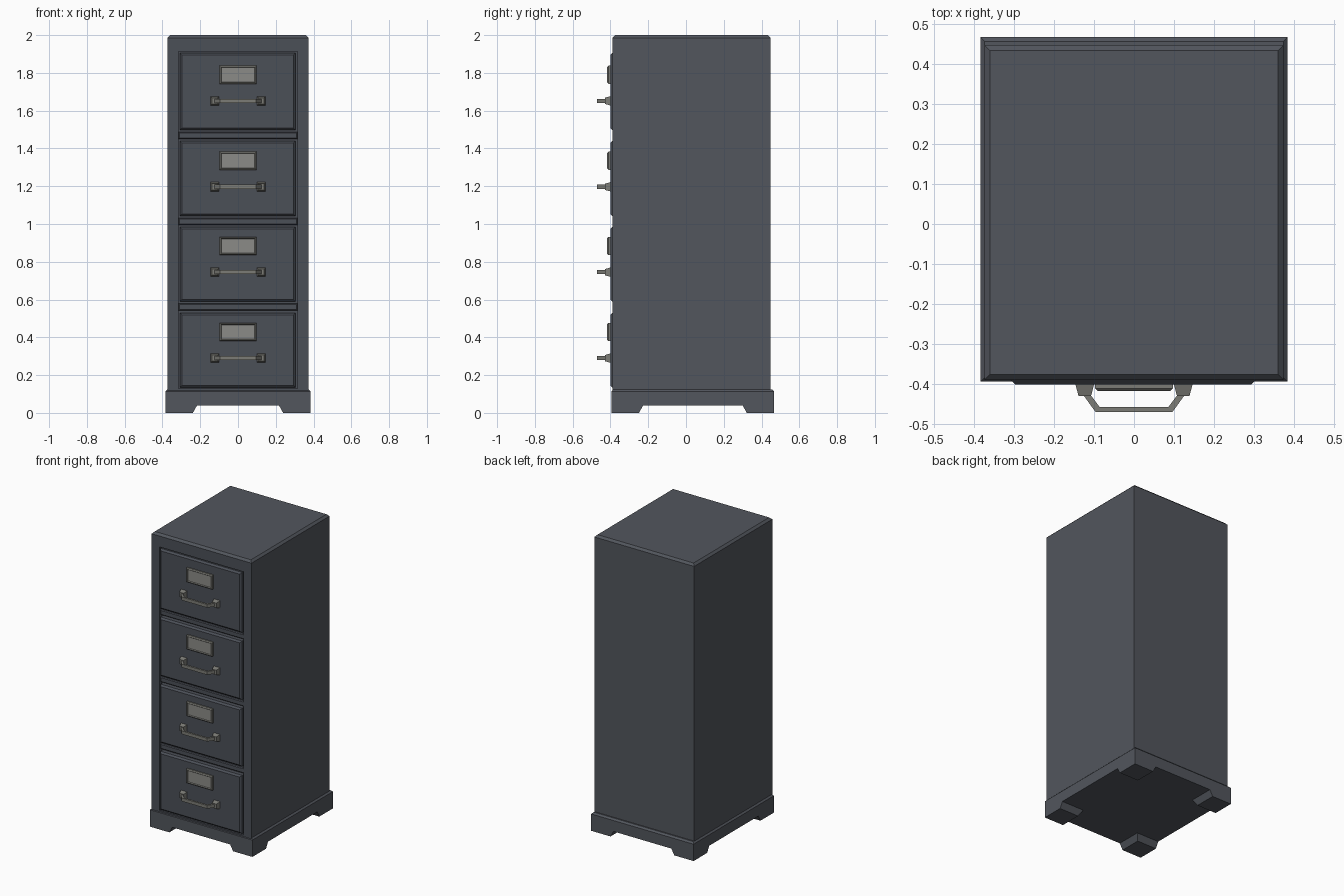
import bpy, bmesh
from mathutils import Vector

if "Cube" in bpy.data.objects:
    bpy.data.objects.remove(bpy.data.objects["Cube"])


def material(name, rgb):
    m = bpy.data.materials.new(name)
    m.diffuse_color = (*rgb, 1)
    m.use_nodes = True
    m.node_tree.nodes["Principled BSDF"].inputs["Base Color"].default_value = m.diffuse_color
    return m


STEEL = material("slate steel", (0.085, 0.093, 0.110))
FRONT = material("dark slate front", (0.071, 0.079, 0.096))
METAL = material("grey metal", (0.20, 0.20, 0.18))
CARD = material("pale grey card", (0.26, 0.26, 0.245))


def finish(name, bm, *mats):
    bmesh.ops.recalc_face_normals(bm, faces=bm.faces[:])
    me = bpy.data.meshes.new(name)
    bm.to_mesh(me)
    bm.free()
    for m in mats:
        me.materials.append(m)
    ob = bpy.data.objects.new(name, me)
    bpy.context.collection.objects.link(ob)
    return ob


def box_bm(lo, hi):
    lo, hi = Vector(lo), Vector(hi)
    bm = bmesh.new()
    bmesh.ops.create_cube(bm, size=1)
    for v in bm.verts:
        v.co = Vector([(lo[i] + hi[i]) / 2 + v.co[i] * (hi[i] - lo[i]) for i in range(3)])
    return bm


def bevel_side(bm, axis, value, width):
    """Chamfer every edge lying in the plane axis = value."""
    edges = [e for e in bm.edges if all(abs(v.co[axis] - value) < 1e-5 for v in e.verts)]
    bmesh.ops.bevel(bm, geom=edges, offset=width, segments=1, affect='EDGES')


# Cabinet shell with chamfered top and a shallow recess in the front
bm = box_bm((-0.374, -0.39, 0.05), (0.374, 0.447, 2.0))
bevel_side(bm, 2, 2.0, 0.014)
body = finish("cabinet_body", bm, STEEL, FRONT)
cutter = finish("recess_cutter", box_bm((-0.315, -0.6, 0.128), (0.315, -0.362, 1.912)), STEEL)
cutter.hide_render = True
mod = body.modifiers.new("recess", 'BOOLEAN')
mod.object = cutter
mod.solver = 'EXACT'
bpy.context.view_layer.objects.active = body
body.select_set(True)
bpy.ops.object.modifier_apply(modifier="recess")
bpy.data.objects.remove(cutter)
for p in body.data.polygons:
    p.material_index = 1 if p.normal.y < -0.9 or (p.center.y < -0.361 and abs(p.center.x) < 0.32
                                                  and p.center.z < 1.95) else 0

# Plinth, slightly wider than the shell
bm = box_bm((-0.384, -0.394, 0.04), (0.384, 0.467, 0.125))
bevel_side(bm, 2, 0.125, 0.011)
finish("plinth", bm, STEEL)

# Four corner feet with sloped inner sides
for sx in (-1, 1):
    for sy, y_out in ((-1, -0.394), (1, 0.467)):
        x_out, top = sx * 0.384, 0.17
        x_in, y_in = x_out - sx * top, y_out - sy * top
        bm = box_bm((min(x_out, x_in), min(y_out, y_in), 0), (max(x_out, x_in), max(y_out, y_in), 0.045))
        for v in bm.verts:
            if v.co.z < 0.01:
                if abs(v.co.x - x_in) < 1e-4:
                    v.co.x += sx * 0.025
                if abs(v.co.y - y_in) < 1e-4:
                    v.co.y += sy * 0.025
        finish("foot", bm, STEEL)

# Rails between drawers
for z in (0.56, 1.013, 1.468):
    bm = box_bm((-0.315, -0.384, z - 0.018), (0.315, -0.36, z + 0.018))
    bevel_side(bm, 1, -0.384, 0.005)
    finish("drawer_rail", bm, FRONT)

HANDLE = [(-0.132, -0.42), (-0.096, -0.47), (0.096, -0.47), (0.132, -0.42),
          (0.114, -0.42), (0.086, -0.457), (-0.086, -0.457), (-0.114, -0.42)]

# Drawers, each with a label holder and a pull handle
for z0, z1 in ((0.135, 0.53), (0.59, 0.985), (1.042, 1.44), (1.497, 1.905)):
    bm = box_bm((-0.308, -0.401, z0), (0.304, -0.36, z1))
    bevel_side(bm, 1, -0.401, 0.011)
    finish("drawer_front", bm, FRONT)

    # label holder: chamfered frame with the card set in
    zl = z0 + 0.293
    bm = box_bm((-0.097, -0.417, zl - 0.048), (0.097, -0.398, zl + 0.048))
    bevel_side(bm, 1, -0.417, 0.006)
    bm.faces.ensure_lookup_table()
    face = min(bm.faces, key=lambda f: f.calc_center_median().y)
    bmesh.ops.inset_region(bm, faces=[face], thickness=0.006, depth=0)
    for v in face.verts:
        v.co.y += 0.006
    face.material_index = 1
    finish("label_holder", bm, METAL, CARD)

    # handle mounts, tapering outward
    zh = z0 + 0.155
    for sx in (-1, 1):
        cx = sx * 0.123
        bm = box_bm((cx - 0.024, -0.43, zh - 0.025), (cx + 0.024, -0.398, zh + 0.025))
        for v in bm.verts:
            if v.co.y < -0.42:
                v.co.x = cx + (v.co.x - cx) * 0.65
                v.co.z = zh + (v.co.z - zh) * 0.65
        finish("handle_mount", bm, METAL)

    # handle bar
    bm = bmesh.new()
    f = bm.faces.new([bm.verts.new((x, y, zh - 0.011)) for x, y in HANDLE])
    new = bmesh.ops.extrude_face_region(bm, geom=[f])["geom"]
    bmesh.ops.translate(bm, verts=[g for g in new if isinstance(g, bmesh.types.BMVert)], vec=(0, 0, 0.022))
    finish("handle_bar", bm, METAL)
